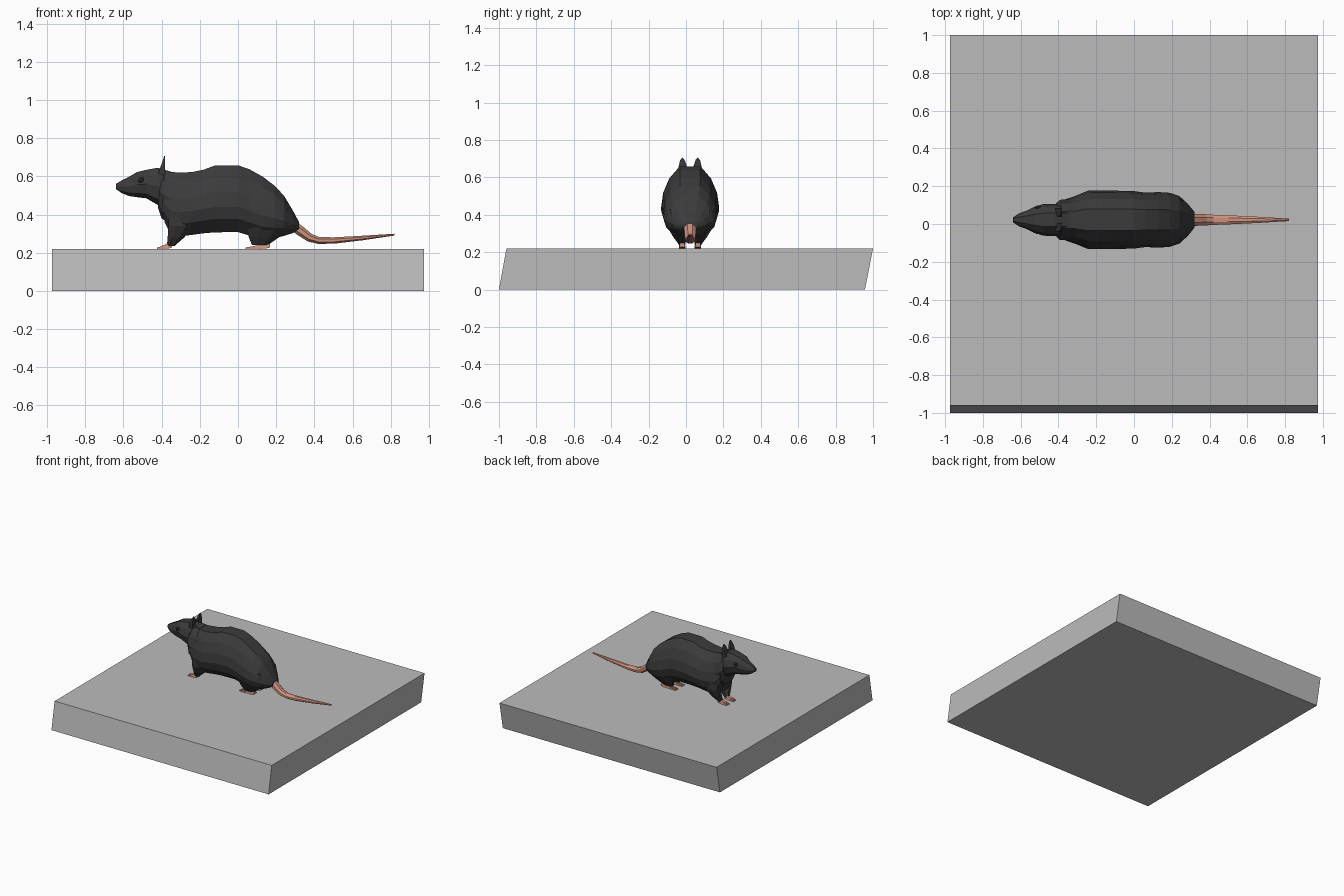
import bpy, bmesh, math
from mathutils import Vector

if "Cube" in bpy.data.objects:
    bpy.data.objects.remove(bpy.data.objects["Cube"])

CY = 0.022  # rat's centre line


def material(name, rgb):
    m = bpy.data.materials.new(name)
    m.diffuse_color = (*rgb, 1)
    m.use_nodes = True
    m.node_tree.nodes["Principled BSDF"].inputs["Base Color"].default_value = m.diffuse_color
    return m


FUR = material("charcoal fur", (0.043, 0.043, 0.043))
EYE = material("eye black", (0.025, 0.025, 0.025))
SKIN = material("pink skin", (0.62, 0.29, 0.21))
STONE = material("grey slab", (0.5, 0.5, 0.5))


def loft(name, rings, mat, mirror=False, y=CY):
    """Skin a list of equal-length point rings into a closed flat-faced mesh."""
    bm = bmesh.new()
    rows = [[bm.verts.new(p) for p in r] for r in rings]
    n = len(rows[0])
    for a, b in zip(rows, rows[1:]):
        for i in range(n):
            j = (i + 1) % n
            bm.faces.new((a[i], a[j], b[j], b[i]))
    bm.faces.new(rows[0][::-1])
    bm.faces.new(rows[-1])
    bmesh.ops.recalc_face_normals(bm, faces=bm.faces)
    me = bpy.data.meshes.new(name)
    bm.to_mesh(me)
    bm.free()
    me.materials.append(mat)
    ob = bpy.data.objects.new(name, me)
    ob.location.y = y
    bpy.context.collection.objects.link(ob)
    if mirror:
        md = ob.modifiers.new("mirror", 'MIRROR')
        md.use_axis = (False, True, False)
        md.use_clip = False
        md.use_mirror_merge = False
    return ob


def section(x, top, bot, w, prof, lean=0):
    """Symmetric cross-section ring; lean tips the lower edge along x."""
    half = [(x + lean * (1 - f), w * u, bot + (top - bot) * f) for u, f in prof]
    return half + [(a, -b, c) for a, b, c in reversed(half)]


def oval(cx, cy, cz, rx, ry, n=8):
    return [(cx + rx * math.cos(2 * math.pi * i / n + math.pi / n),
             cy + ry * math.sin(2 * math.pi * i / n + math.pi / n), cz) for i in range(n)]


# Slab, leaning slightly backwards
loft("slab", [[(-.975, a, z), (.975, a, z), (.975, b, z), (-.975, b, z)]
              for a, b, z in ((-1, .957, 0), (-.96, 1, .22))], STONE, y=0)

# Body
BODY = [(.37, 1), (.72, .82), (.93, .6), (1, .38), (.88, .2), (.42, 0)]
stations = [
    (-.385, .615, .36, .10), (-.355, .62, .30, .112), (-.31, .62, .285, .127),
    (-.245, .622, .293, .154), (-.18, .635, .302, .155), (-.12, .657, .307, .155),
    (0, .658, .308, .152), (.06, .637, .29, .144), (.13, .598, .27, .147),
    (.19, .552, .275, .143), (.24, .50, .288, .126), (.285, .425, .302, .085),
    (.32, .36, .32, .042)]
loft("body", [section(*s, BODY) for s in stations], FUR)

# Head and neck
HEAD = [(.42, 1), (.82, .78), (1, .5), (.8, .15), (.38, 0)]
stations = [
    (-.640, .560, .534, .014), (-.61, .578, .513, .034), (-.57, .598, .497, .048),
    (-.53, .622, .491, .068), (-.48, .634, .485, .084), (-.42, .645, .450, .085),
    (-.37, .63, .40, .085), (-.32, .615, .38, .08)]
loft("head", [section(*s, HEAD) for s in stations], FUR)

# Neck ruff that overlaps the shoulders
loft("neck", [section(-.40, .61, .44, .09, HEAD, -.02),
              section(-.385, .625, .38, .106, HEAD, -.015),
              section(-.33, .622, .33, .11, HEAD)], FUR)

# Ears: thin upright leaves, thicker at the root
outline = [(.022, .60), (.018, .66), (.030, .695), (.042, .706), (.054, .69), (.062, .655), (.058, .60)]
loft("ears", [[(-.382, y, z) for y, z in outline],
              [(-.386 - .035 * (.706 - z) / .1, y, z) for y, z in outline]], FUR, True)

# Eyes
eye_rings = []
for r, y in ((.018, .05), (.018, .068), (.009, .075)):
    eye_rings.append([(-.507 + r * math.cos(k * math.pi / 4), y,
                       .580 + r * math.sin(k * math.pi / 4)) for k in range(8)])
loft("eyes", eye_rings, EYE, True)

# Legs
loft("front_legs", [oval(-.29, .08, .41, .08, .045), oval(-.30, .075, .34, .07, .045),
                    oval(-.325, .056, .28, .047, .034), oval(-.352, .042, .236, .022, .017)], FUR, True)
loft("hind_legs", [oval(.16, .085, .43, .10, .05), oval(.16, .078, .34, .12, .052),
                   oval(.135, .056, .28, .085, .036), oval(.115, .042, .24, .045, .019)], FUR, True)


# Feet: low wedges with three toes each
def foot(name, toe, heel, h):
    ball = toe + (heel - toe) * .4
    y0, y1 = .026, .058
    rings = [[(x, y0, b), (x, y1, b), (x, y1 - .004, t), (x, y0 + .004, t)]
             for x, b, t in ((ball - .005, .22, .236), (heel - .02, .222, h), (heel, .228, h))]
    loft(name, rings, SKIN, True)
    for i in range(3):
        yc = .030 + i * .012
        loft(f"{name}_toe_{i + 1}",
             [[(x, yc - w, .22), (x, yc + w, .22), (x, yc + w, t), (x, yc - w, t)]
              for x, w, t in ((ball, .0055, .236), (toe, .003, .227))], SKIN, True)


foot("front_feet", -.425, -.345, .252)
foot("hind_feet", .038, .168, .248)

# Tail swept along a drooping path
path = [(.285, .345, .034, .030), (.33, .312, .034, .028), (.375, .279, .032, .024),
        (.42, .265, .029, .020), (.50, .264, .026, .018), (.65, .277, .018, .013),
        (.82, .295, .007, .005)]
rings = []
for i, (x, z, ry, rz) in enumerate(path):
    a, b = path[max(i - 1, 0)], path[min(i + 1, len(path) - 1)]
    t = Vector((b[0] - a[0], 0, b[1] - a[1])).normalized()
    up = Vector((-t.z, 0, t.x))
    rings.append([Vector((x, 0, z)) + up * rz * math.sin(k * math.pi / 4 + math.pi / 8)
                  + Vector((0, ry * math.cos(k * math.pi / 4 + math.pi / 8), 0)) for k in range(8)])
loft("tail", rings, SKIN)
